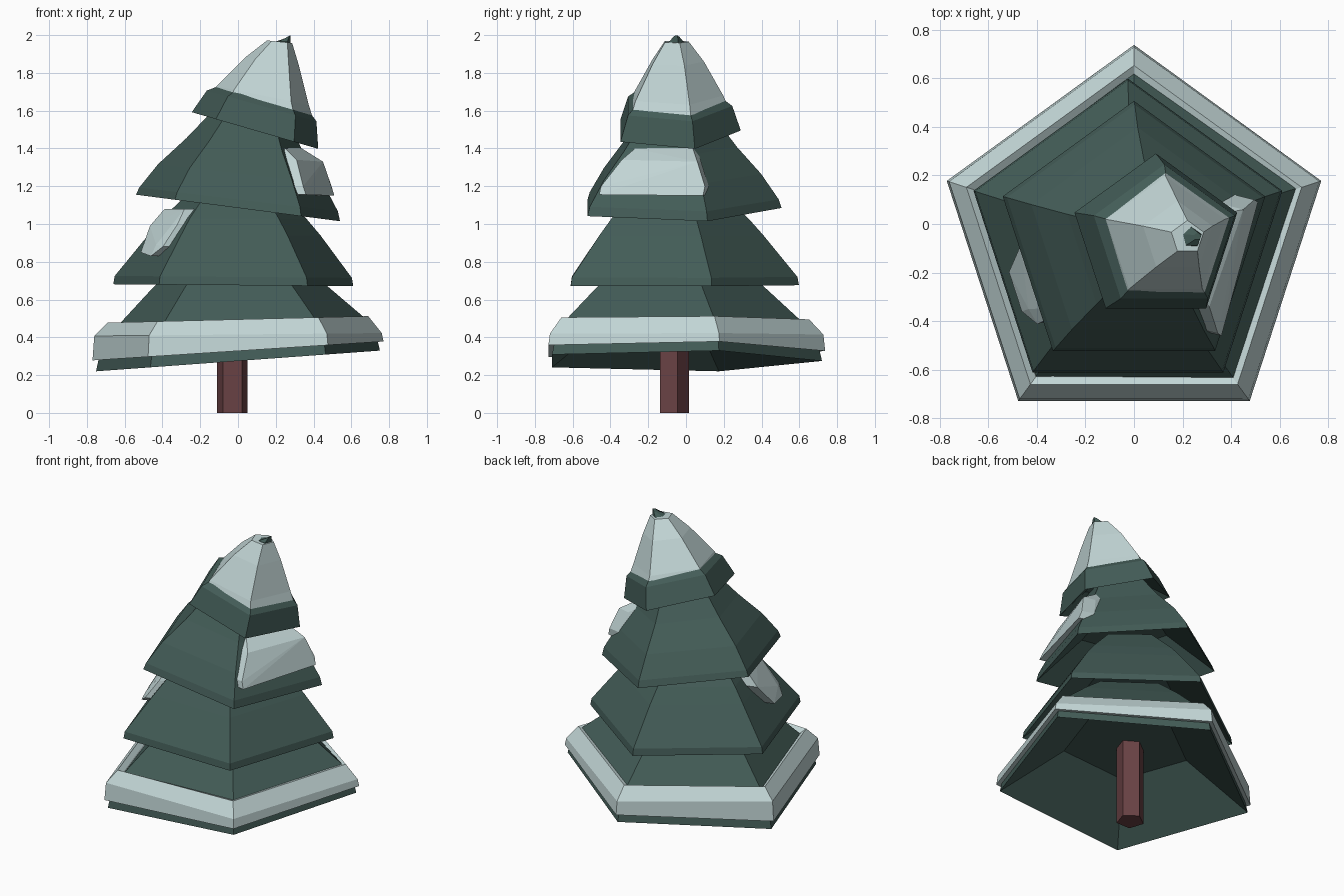
import bpy, bmesh, math


def material(name, rgb):
    m = bpy.data.materials.new(name)
    m.diffuse_color = (*rgb, 1)
    return m


GREEN = material("needles", (0.056, 0.107, 0.095))
SNOW = material("snow", (0.54, 0.67, 0.67))
BROWN = material("bark", (0.14, 0.053, 0.057))


def finish(bm, name, mat):
    bmesh.ops.recalc_face_normals(bm, faces=bm.faces)
    mesh = bpy.data.meshes.new(name)
    bm.to_mesh(mesh)
    bm.free()
    mesh.materials.append(mat)
    ob = bpy.data.objects.new(name, mesh)
    bpy.context.collection.objects.link(ob)
    return ob


def loft(name, mat, rings, closed=False):
    """Five-sided loft; ring = (radius, z, centre x, centre y, slope along x)."""
    bm = bmesh.new()
    loops = []
    for r, z, cx, cy, tilt in rings:
        loop = []
        for i in range(5):
            a = math.radians(90 + 72 * i)
            dx, dy = r * math.cos(a), r * math.sin(a)
            loop.append(bm.verts.new((cx + dx, cy + dy, z + tilt * dx)))
        loops.append(loop)
    pairs = list(zip(loops, loops[1:]))
    if closed:
        pairs.append((loops[-1], loops[0]))
    else:
        bm.faces.new(loops[0])
        bm.faces.new(loops[-1])
    for a, b in pairs:
        for i in range(5):
            j = (i + 1) % 5
            bm.faces.new((a[i], a[j], b[j], b[i]))
    return finish(bm, name, mat)


def hull(name, mat, points):
    bm = bmesh.new()
    for p in points:
        bm.verts.new(p)
    res = bmesh.ops.convex_hull(bm, input=bm.verts)
    loose = [v for v in bm.verts if not v.link_faces]
    bmesh.ops.delete(bm, geom=loose, context='VERTS')
    bmesh.ops.dissolve_limit(bm, angle_limit=0.03, verts=bm.verts, edges=bm.edges)
    return finish(bm, name, mat)


# Trunk
loft("trunk", BROWN, [(0.085, 0, -0.03, -0.07, 0), (0.085, 0.56, -0.03, -0.07, 0)])

# Branch tiers: hollow underside first, then rim, lip and slope
loft("bottom_tier", GREEN, [
    (0.39, 0.52, 0, -0.07, 0.06), (0.79, 0.275, 0, -0.07, 0.073),
    (0.775, 0.34, 0, -0.07, 0.07), (0.72, 0.45, 0, -0.07, 0.06),
    (0.47, 0.68, 0, -0.07, 0.03), (0.30, 0.82, 0, -0.07, 0.0)])
loft("second_tier", GREEN, [
    (0.30, 0.92, -0.02, -0.07, 0), (0.668, 0.676, -0.025, -0.07, -0.008),
    (0.66, 0.72, -0.025, -0.07, -0.008), (0.48, 0.94, -0.02, -0.07, 0),
    (0.40, 1.03, -0.02, -0.07, 0), (0.22, 1.20, -0.01, -0.07, -0.03)])
loft("third_tier", GREEN, [
    (0.27, 1.30, 0.02, -0.06, -0.13), (0.568, 1.085, 0, -0.062, -0.13),
    (0.553, 1.13, 0.003, -0.062, -0.12), (0.46, 1.265, 0.015, -0.062, -0.12),
    (0.33, 1.41, 0.04, -0.062, -0.14), (0.20, 1.58, 0.07, -0.06, -0.18)])
loft("top_tier", GREEN, [
    (0.18, 1.60, 0.11, -0.06, -0.28), (0.352, 1.495, 0.09, -0.062, -0.29),
    (0.305, 1.625, 0.125, -0.06, -0.28), (0.14, 1.75, 0.15, -0.06, -0.2)])
loft("tree_tip", GREEN, [
    (0.055, 1.93, 0.225, -0.055, -0.2), (0.042, 1.965, 0.237, -0.055, 0.0),
    (0.016, 1.99, 0.262, -0.05, 0.6)])

# Snow rim around the bottom tier
loft("snow_rim", SNOW, [
    (0.74, 0.335, 0, -0.073, 0.065), (0.81, 0.328, 0, -0.073, 0.065),
    (0.80, 0.415, 0, -0.073, 0.01), (0.725, 0.495, 0, -0.073, 0.025),
    (0.69, 0.48, 0, -0.073, 0.04), (0.66, 0.44, 0, -0.073, 0.04)], closed=True)

# Snow cap on the top
loft("snow_cap", SNOW, [
    (0.22, 1.63, 0.13, -0.06, -0.26), (0.282, 1.625, 0.13, -0.06, -0.26),
    (0.257, 1.68, 0.13, -0.06, -0.20), (0.15, 1.86, 0.18, -0.055, -0.15),
    (0.07, 1.965, 0.22, -0.055, -0.1)])

# Snow slab on the right side of the third tier: mirrored outer / buried points
right = [(0.51, 0.09, 1.15), (0.36, -0.46, 1.155), (0.495, 0.10, 1.20),
         (0.345, -0.45, 1.20), (0.45, 0.06, 1.33), (0.31, -0.34, 1.34),
         (0.33, 0.035, 1.405), (0.25, -0.27, 1.40)]
hull("snow_patch_right", SNOW,
     right + [(x - 0.08, y + 0.02, z) for x, y, z in right])

# Snow lump on the left face of the second tier: (outward, along, z)
left = [(0.505, -0.03, 0.85), (0.505, 0.14, 0.83), (0.46, 0.21, 0.88),
        (0.475, -0.04, 0.90), (0.475, 0.14, 0.89), (0.425, -0.12, 0.99),
        (0.375, 0.20, 1.00), (0.35, -0.10, 1.08), (0.33, 0.18, 1.08)]
n = (math.cos(math.radians(198)), math.sin(math.radians(198)))
pts = [(-0.025 + d * n[0] - t * n[1], -0.07 + d * n[1] + t * n[0], z)
       for d0, t, z in left for d in (d0, d0 - 0.07)]
hull("snow_patch_left", SNOW, pts)
